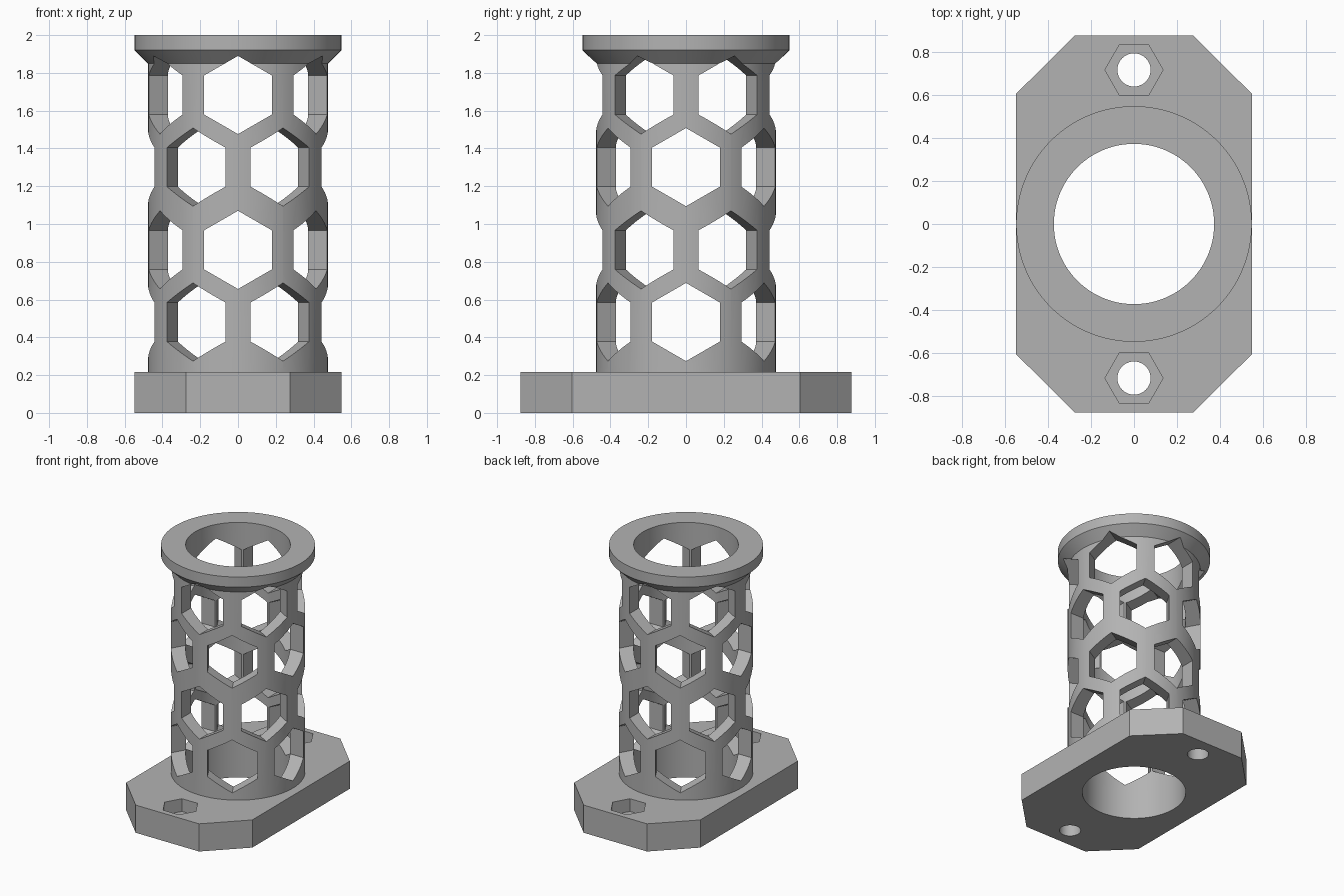
import bpy, bmesh
from math import cos, sin, pi, radians
from mathutils import Matrix

if "Cube" in bpy.data.objects:
    bpy.data.objects.remove(bpy.data.objects["Cube"])

grey = bpy.data.materials.new("plain_grey")
grey.use_nodes = True
colour = (0.45, 0.45, 0.45, 1)
grey.diffuse_color = colour
grey.node_tree.nodes["Principled BSDF"].inputs["Base Color"].default_value = colour

SEGMENTS = 96
BORE = 0.372
PLATE_TOP = 0.217


def make_object(name, bm):
    bmesh.ops.recalc_face_normals(bm, faces=bm.faces)
    mesh = bpy.data.meshes.new(name)
    bm.to_mesh(mesh)
    bm.free()
    mesh.materials.append(grey)
    obj = bpy.data.objects.new(name, mesh)
    bpy.context.collection.objects.link(obj)
    return obj


def add_prism(bm, outline, low, high, matrix=Matrix()):
    """Extrude a 2D outline between two heights, then place it."""
    bottom = [bm.verts.new(matrix @ Matrix.Translation((x, y, low)).translation) for x, y in outline]
    top = [bm.verts.new(matrix @ Matrix.Translation((x, y, high)).translation) for x, y in outline]
    bm.faces.new(bottom[::-1])
    bm.faces.new(top)
    for i in range(len(outline)):
        j = (i + 1) % len(outline)
        bm.faces.new((bottom[i], bottom[j], top[j], top[i]))


def ring(radius, count, y=0.0):
    return [(radius * cos(2 * pi * i / count), y + radius * sin(2 * pi * i / count))
            for i in range(count)]


def cut(target, bm):
    """Subtract a mesh from the target and discard the cutter."""
    cutter = make_object("cutter", bm)
    cutter.hide_render = True
    mod = target.modifiers.new("cut", 'BOOLEAN')
    mod.operation = 'DIFFERENCE'
    mod.solver = 'EXACT'
    mod.object = cutter
    bpy.context.view_layer.objects.active = target
    bpy.ops.object.modifier_apply(modifier=mod.name)
    bpy.data.objects.remove(cutter)


def smooth(obj):
    bpy.ops.object.select_all(action='DESELECT')
    obj.select_set(True)
    bpy.context.view_layer.objects.active = obj
    bpy.ops.object.shade_smooth_by_angle(angle=radians(25))


# Base plate with clipped corners
w, d, cx, cy = 0.547, 0.875, 0.275, 0.604
bm = bmesh.new()
add_prism(bm, [(w, -cy), (w, cy), (cx, d), (-cx, d),
               (-w, cy), (-w, -cy), (-cx, -d), (cx, -d)], 0, PLATE_TOP)
base = make_object("base_plate", bm)

# Bore and bolt holes, then hexagonal nut pockets
bm = bmesh.new()
add_prism(bm, ring(BORE, SEGMENTS), -0.1, 0.4)
for side in (-1, 1):
    add_prism(bm, ring(0.077, 40, side * 0.715), -0.1, 0.4)
cut(base, bm)
bm = bmesh.new()
for side in (-1, 1):
    add_prism(bm, ring(0.135, 6, side * 0.715), PLATE_TOP - 0.1, 0.4)
cut(base, bm)
smooth(base)

# Tube with a flared rim, turned from one profile
profile = [(BORE, PLATE_TOP), (0.477, PLATE_TOP), (0.477, 1.85),
           (0.547, 1.92), (0.547, 2.0), (BORE, 2.0)]
bm = bmesh.new()
rings = [[bm.verts.new((x, y, z)) for x, y in ring(r, SEGMENTS)] for r, z in profile]
for a, b in zip(rings, rings[1:] + rings[:1]):
    for i in range(SEGMENTS):
        j = (i + 1) % SEGMENTS
        bm.faces.new((a[i], a[j], b[j], b[i]))
tube = make_object("honeycomb_tube", bm)

# Staggered rows of six hexagonal windows
bm = bmesh.new()
for row, height in enumerate((0.481, 0.863, 1.301, 1.683)):
    for k in range(6):
        angle = radians(60 * k + (30 if row % 2 else 0))
        place = (Matrix.Translation((0, 0, height)) @ Matrix.Rotation(angle, 4, 'Z')
                 @ Matrix.Rotation(pi / 2, 4, 'Y'))
        add_prism(bm, ring(0.207, 6), 0.315, 0.7, place)
cut(tube, bm)
smooth(tube)
